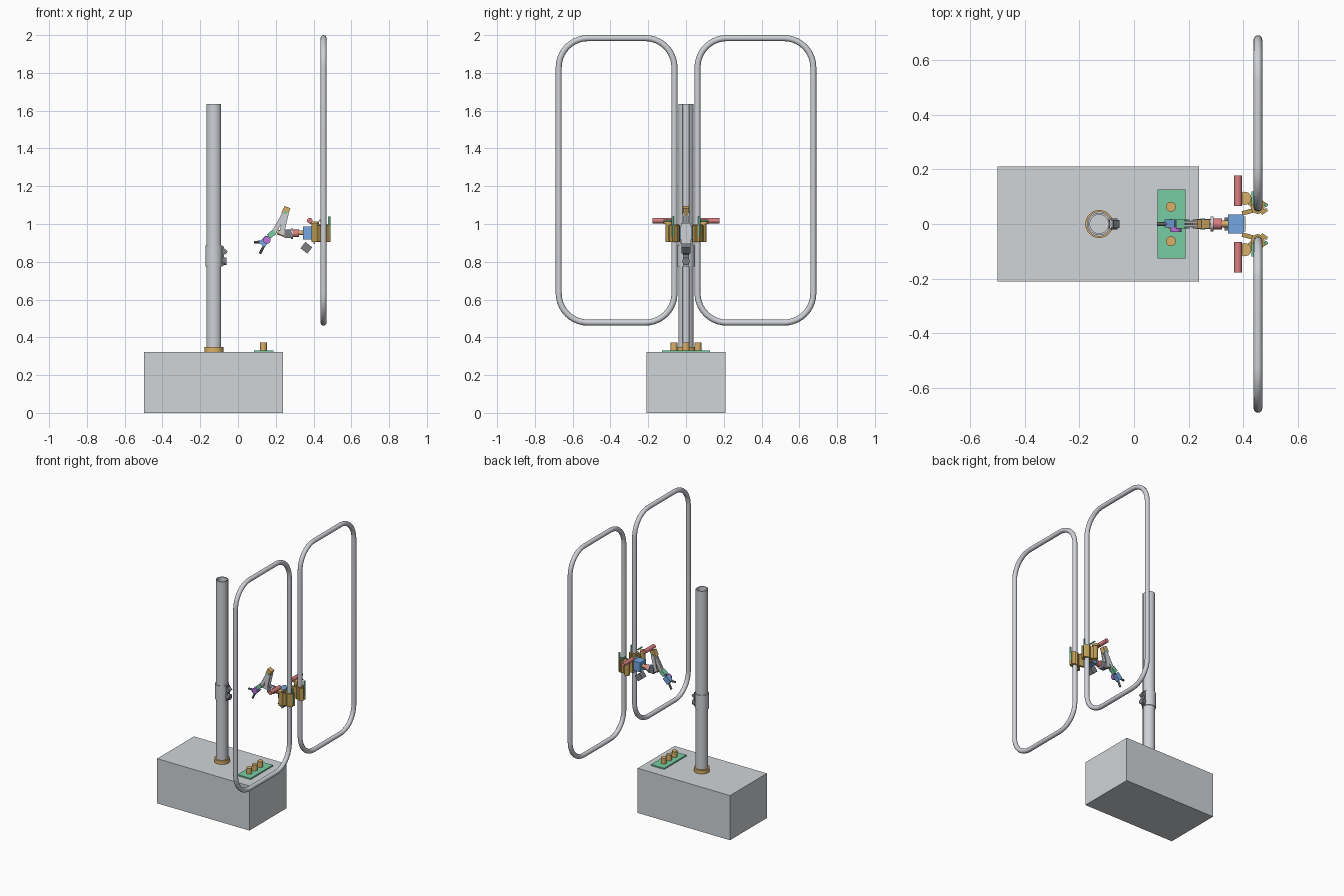
import bpy, bmesh, math
from mathutils import Vector, Matrix

cube = bpy.data.objects.get("Cube")
if cube:
    bpy.data.objects.remove(cube, do_unlink=True)


def material(name, rgb):
    m = bpy.data.materials.new(name)
    m.use_nodes = True
    m.diffuse_color = (*rgb, 1)
    m.node_tree.nodes["Principled BSDF"].inputs["Base Color"].default_value = (*rgb, 1)
    return m


STEEL = material("steel grey", (0.62, 0.64, 0.68))
BASE = material("base grey", (0.63, 0.66, 0.69))
DARK = material("dark grey", (0.2, 0.21, 0.23))
ORANGE = material("orange", (0.7, 0.43, 0.14))
GOLD = material("gold", (0.52, 0.34, 0.09))
GREEN = material("green", (0.19, 0.61, 0.37))
RED = material("red", (0.7, 0.21, 0.22))
BLUE = material("blue", (0.17, 0.39, 0.75))
PURPLE = material("purple", (0.5, 0.17, 0.72))


def finish(bm, name, mat, smooth=False):
    bmesh.ops.recalc_face_normals(bm, faces=bm.faces)
    me = bpy.data.meshes.new(name)
    bm.to_mesh(me)
    bm.free()
    me.materials.append(mat)
    ob = bpy.data.objects.new(name, me)
    bpy.context.collection.objects.link(ob)
    if smooth:
        bpy.ops.object.select_all(action='DESELECT')
        ob.select_set(True)
        bpy.context.view_layer.objects.active = ob
        bpy.ops.object.shade_smooth_by_angle(angle=math.radians(35))
    return ob


def box(name, mat, center, size, tilt=0, turn=0):
    """Box centred on a point, tilted about y and turned about z in degrees."""
    bm = bmesh.new()
    rot = Matrix.Rotation(math.radians(turn), 4, 'Z') @ Matrix.Rotation(math.radians(tilt), 4, 'Y')
    bmesh.ops.create_cube(bm, size=1, matrix=Matrix.Translation(center) @ rot @ Matrix.Diagonal((*size, 1)))
    return finish(bm, name, mat)


def rod(name, mat, a, b, r, sides=24):
    """Cylinder between two points."""
    a, b = Vector(a), Vector(b)
    d = b - a
    bm = bmesh.new()
    bmesh.ops.create_cone(bm, cap_ends=True, segments=sides, radius1=r, radius2=r, depth=d.length,
                          matrix=Matrix.Translation((a + b) / 2) @ d.to_track_quat('Z', 'Y').to_matrix().to_4x4())
    return finish(bm, name, mat, sides > 8)


def pipe(name, mat, x, z0, z1, outer, inner, gap=0):
    """Upright hollow pipe, with an optional slot towards +x (gap in degrees)."""
    n = 40
    half = math.radians(gap / 2)
    angles = [half + (2 * math.pi - 2 * half) * i / n for i in range(n + 1 if gap else n)]
    ring = [(outer * math.cos(t), outer * math.sin(t)) for t in angles]
    core = [(inner * math.cos(t), inner * math.sin(t)) for t in angles]
    bm = bmesh.new()
    grid = [[bm.verts.new((x + u, v, z)) for u, v in pts]
            for pts, z in ((ring, z0), (ring, z1), (core, z1), (core, z0))]
    for k in range(4):
        p, q = grid[k], grid[(k + 1) % 4]
        for i in range(n):
            j = (i + 1) % len(p)
            bm.faces.new((p[i], p[j], q[j], q[i]))
    if gap:
        for end in (0, -1):
            bm.faces.new([row[end] for row in grid])
    return finish(bm, name, mat, True)


def frame_loop(name, side):
    """Round tube bent into an upright rounded rectangle."""
    x, y0, y1, z0, z1, r = 0.453, 0.061, 0.674, 0.478, 1.984, 0.155
    pts = []
    for k, (cy, cz) in enumerate(((y1 - r, z1 - r), (y0 + r, z1 - r), (y0 + r, z0 + r), (y1 - r, z0 + r))):
        for i in range(11):
            t = math.pi / 2 * (k + i / 10)
            pts.append((x, side * (cy + r * math.cos(t)), cz + r * math.sin(t)))
    cu = bpy.data.curves.new(name, 'CURVE')
    cu.dimensions = '3D'
    cu.bevel_depth = 0.016
    cu.bevel_resolution = 4
    sp = cu.splines.new('POLY')
    sp.points.add(len(pts) - 1)
    for p, co in zip(sp.points, pts):
        p.co = (*co, 1)
    sp.use_cyclic_u = True
    cu.materials.append(STEEL)
    ob = bpy.data.objects.new(name, cu)
    bpy.context.collection.objects.link(ob)
    bpy.ops.object.select_all(action='DESELECT')
    ob.select_set(True)
    bpy.context.view_layer.objects.active = ob
    bpy.ops.object.convert(target='MESH')
    bpy.ops.object.shade_smooth_by_angle(angle=math.radians(40))


# Base block, control plate and its knobs
box("base_block", BASE, (-0.13, 0, 0.161), (0.737, 0.42, 0.322))
box("control_plate", GREEN, (0.137, 0, 0.3265), (0.104, 0.253, 0.009))
for i, y in enumerate((-0.063, 0, 0.063)):
    rod(f"control_knob_{i + 1}", ORANGE, (0.135, y, 0.33), (0.135, y, 0.372), 0.018)

# Grooved pole with foot collar, sliding sleeve and clamp screw
PX = -0.127
pipe("pole", STEEL, PX, 0.322, 1.635, 0.041, 0.0375, 52)
pipe("pole_liner", STEEL, PX, 0.322, 1.635, 0.0375, 0.034)
pipe("pole_foot_collar", ORANGE, PX, 0.322, 0.348, 0.051, 0.041)
pipe("pole_sleeve", STEEL, PX, 0.775, 0.885, 0.0455, 0.041)
box("sleeve_bracket", DARK, (-0.082, 0, 0.83), (0.014, 0.03, 0.1))
box("sleeve_upper_hook", DARK, (-0.074, 0, 0.857), (0.034, 0.03, 0.022), tilt=40)
rod("sleeve_screw", DARK, (-0.085, 0, 0.803), (-0.06, 0, 0.803), 0.02)

# Mirrored loops, clamps, handles and pins
for label, s in (("left", 1), ("right", -1)):
    frame_loop(f"{label}_loop", s)
    rod(f"{label}_clamp_sleeve", GOLD, (0.452, s * 0.062, 0.905), (0.452, s * 0.062, 0.998), 0.026, sides=8)
    rod(f"{label}_clamp_barrel", GOLD, (0.407, s * 0.09, 0.905), (0.407, s * 0.09, 1.0), 0.018)
    rod(f"{label}_clamp_cap", ORANGE, (0.405, s * 0.094, 1.0), (0.405, s * 0.094, 1.012), 0.024)
    box(f"{label}_clamp_link", GOLD, (0.424, s * 0.08, 0.95), (0.05, 0.022, 0.085), turn=-s * 35)
    box(f"{label}_clamp_inner_arm", GOLD, (0.415, s * 0.044, 0.95), (0.04, 0.016, 0.085), turn=s * 15)
    for i, (y, turn) in enumerate(((0.046, 35), (0.074, -35))):
        box(f"{label}_clamp_lug_{i + 1}", GOLD, (0.476, s * y, 0.95), (0.026, 0.012, 0.09), turn=s * turn)
    rod(f"{label}_pin", GREEN, (0.483, s * 0.07, 0.93), (0.483, s * 0.07, 1.04), 0.006, sides=12)
    rod(f"{label}_handle", RED, (0.38, s * 0.066, 1.018), (0.38, s * 0.178, 1.018), 0.0145)
    rod(f"{label}_handle_link", GREEN, (0.434, s * 0.07, 1.018), (0.434, s * 0.118, 1.018), 0.005, sides=12)

# Central hub with rear plate and tilted block below
box("hub_block", BLUE, (0.372, 0, 0.953), (0.058, 0.068, 0.068))
box("hub_plate", STEEL, (0.404, 0, 0.95), (0.006, 0.054, 0.11))
box("hub_lower_block", DARK, (0.362, 0, 0.874), (0.046, 0.046, 0.042), tilt=38)

# Turning joint in front of the hub
rod("hub_axle", ORANGE, (0.32, 0, 0.953), (0.345, 0, 0.953), 0.012)
rod("joint_drum", RED, (0.29, 0, 0.95), (0.322, 0, 0.95), 0.02)
rod("joint_flange", STEEL, (0.28, 0, 0.948), (0.291, 0, 0.948), 0.028)
box("joint_body", DARK, (0.263, 0, 0.948), (0.036, 0.036, 0.044))
rod("shoulder_rod", ORANGE, (0.21, 0, 0.958), (0.247, 0, 0.944), 0.013)

# Folded arm made of paired links
for label, s in (("left", 1), ("right", -1)):
    box(f"{label}_upper_link", STEEL, (0.243, s * 0.014, 1.003), (0.026, 0.007, 0.12), tilt=13)
    box(f"{label}_fore_link", STEEL, (0.218, s * 0.006, 1.005), (0.024, 0.01, 0.14), tilt=29)
box("elbow_cap", ORANGE, (0.254, 0, 1.07), (0.034, 0.034, 0.042), tilt=25)
rod("elbow_pin", GREEN, (0.252, -0.02, 1.06), (0.252, 0.02, 1.06), 0.008)

# Wrist and gripper
box("wrist_block", GREEN, (0.178, 0, 0.947), (0.04, 0.034, 0.028), tilt=-40)
rod("wrist_drum", PURPLE, (0.153, -0.03, 0.916), (0.153, -0.004, 0.916), 0.02)
box("gripper_palm", BLUE, (0.143, 0.002, 0.908), (0.05, 0.03, 0.038), tilt=-45)
rod("gripper_upper_finger", DARK, (0.138, 0, 0.905), (0.085, 0, 0.904), 0.007, sides=8)
rod("gripper_lower_finger", DARK, (0.142, 0, 0.893), (0.116, 0, 0.843), 0.007, sides=8)
